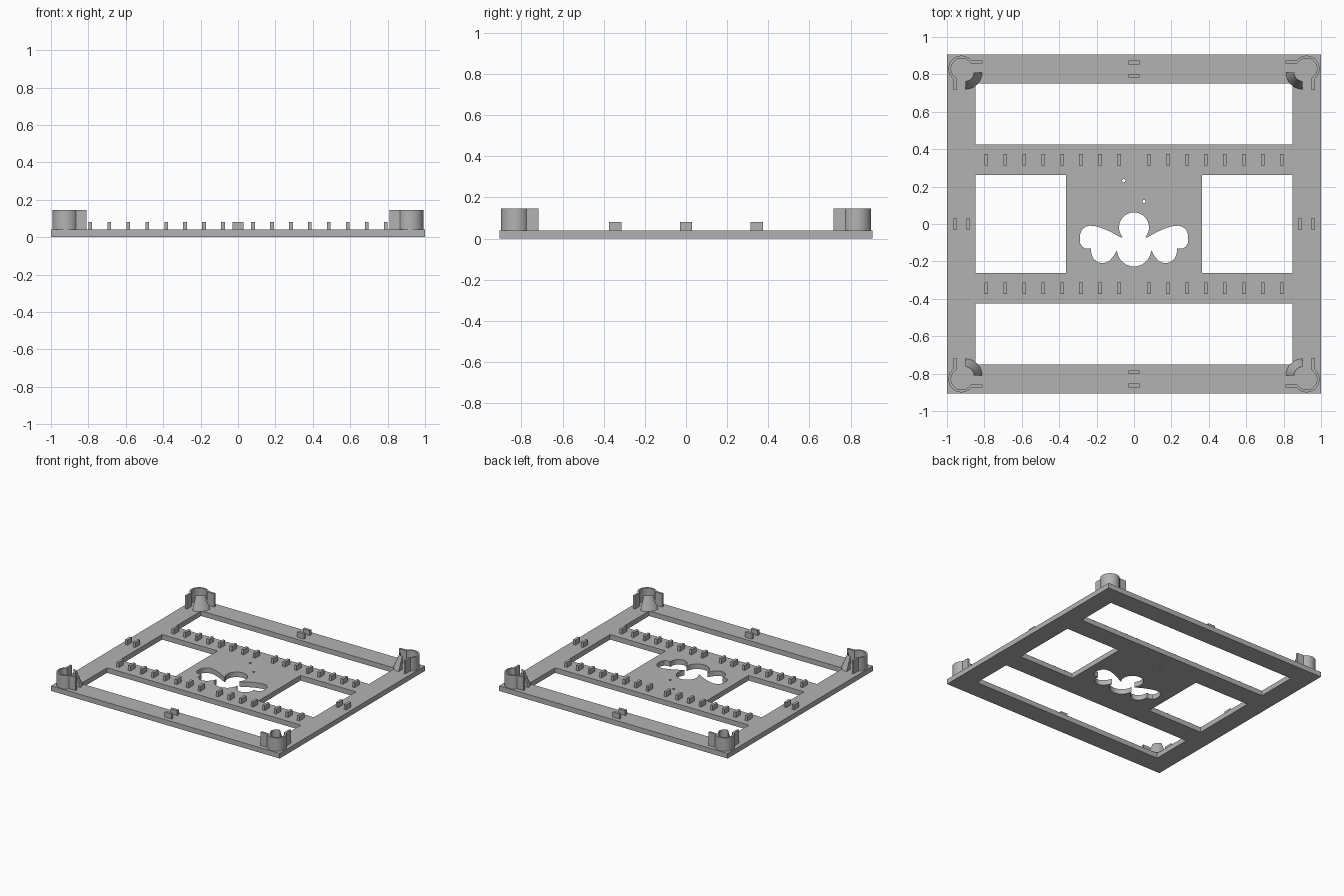
import bpy, bmesh
from math import sin, cos, asin, pi, radians

cube = bpy.data.objects.get("Cube")
if cube:
    bpy.data.objects.remove(cube, do_unlink=True)

grey = bpy.data.materials.new("plain grey")
grey.use_nodes = True
COLOR = (0.45, 0.45, 0.45, 1)
grey.diffuse_color = COLOR
grey.node_tree.nodes["Principled BSDF"].inputs["Base Color"].default_value = COLOR

BASE, PEG, TOP = 0.04, 0.08, 0.145


def finish(name, bm):
    bmesh.ops.recalc_face_normals(bm, faces=bm.faces)
    mesh = bpy.data.meshes.new(name)
    bm.to_mesh(mesh)
    bm.free()
    mesh.materials.append(grey)
    obj = bpy.data.objects.new(name, mesh)
    bpy.context.collection.objects.link(obj)
    return obj


def prism(name, points, z0, z1):
    """Extrude a flat outline from z0 to z1."""
    bm = bmesh.new()
    face = bm.faces.new([bm.verts.new((x, y, z0)) for x, y in points])
    new = bmesh.ops.extrude_face_region(bm, geom=[face])["geom"]
    bmesh.ops.translate(bm, vec=(0, 0, z1 - z0),
                        verts=[v for v in new if isinstance(v, bmesh.types.BMVert)])
    return finish(name, bm)


def box(name, x0, x1, y0, y1, z0, z1):
    return prism(name, [(x0, y0), (x1, y0), (x1, y1), (x0, y1)], z0, z1)


def arc(cx, cy, r, a0, a1, n):
    steps = [a0 + (a1 - a0) * i / n for i in range(n + 1)]
    return [(cx + r * cos(a), cy + r * sin(a)) for a in steps]


def disc(cx, cy, r, n=40):
    return arc(cx, cy, r, 0, 2 * pi, n)[:-1]


def smooth(obj):
    bpy.ops.object.select_all(action="DESELECT")
    obj.select_set(True)
    bpy.context.view_layer.objects.active = obj
    bpy.ops.object.shade_smooth_by_angle(angle=radians(30))


# Base plate with its openings
plate = box("base_plate", -1, 1, -0.907, 0.907, 0, BASE)
outlines = []
for s in (-1, 1):
    for x0, x1, y0, y1 in ((-0.848, 0.848, 0.425 * s, 0.751 * s),
                           (0.363 * s, 0.848 * s, -0.263, 0.263)):
        outlines.append([(x0, y0), (x1, y0), (x1, y1), (x0, y1)])
outlines += [disc(-0.055, 0.232, 0.009, 12), disc(0.053, 0.12, 0.009, 12),
             disc(0, -0.018, 0.08), disc(0, -0.136, 0.091)]

# Winged opening: one lobed side, mirrored
wing = [(.03, -.09), (.08, -.067), (.128, -.04), (.18, -.019), (.21, -.011), (.235, -.009),
        (.258, -.014), (.278, -.03), (.29, -.06), (.289, -.1), (.277, -.122), (.256, -.132),
        (.23, -.13), (.228, -.16), (.216, -.187), (.19, -.206), (.16, -.21), (.13, -.196),
        (.108, -.17), (.09, -.137)]
outlines += [[(x * s, y) for x, y in wing] for s in (-1, 1)]

for outline in outlines:
    cutter = prism("cutter", outline, -0.1, 0.1)
    cutter.hide_render = True
    mod = plate.modifiers.new("opening", "BOOLEAN")
    mod.operation, mod.solver, mod.object = "DIFFERENCE", "EXACT", cutter
    bpy.context.view_layer.objects.active = plate
    bpy.ops.object.modifier_apply(modifier=mod.name)
    bpy.data.objects.remove(cutter, do_unlink=True)
smooth(plate)


# Pegs along the two cross bars and paired pegs on the frame
def peg(name, x, y, hx, hy):
    box(name, x - hx, x + hx, y - hy, y + hy, BASE, PEG)


for s in (-1, 1):
    for t in (-1, 1):
        for i in range(8):
            peg("bar_peg", s * (0.08 + 0.1014 * i), t * 0.344, 0.01, 0.03)
    for d in (0.793, 0.863):
        peg("end_peg", 0, s * d, 0.03, 0.01)
    for d in (0.888, 0.957):
        peg("side_peg", s * d, 0, 0.01, 0.03)

# Corner clips: open ring with two straight lips, axes pointing inward
R, r, far, near, tip = 0.07, 0.056, 0.043, 0.027, 0.113
ao, ai = asin(far / R), asin(near / r)
clip = [(tip, -far)] + arc(0, 0, R, -ao, -1.5 * pi + ao, 32) + [(-far, tip), (-near, tip)]
clip += arc(0, 0, r, -1.5 * pi + ai, -ai, 32) + [(tip, -near)]


def quarter_wedge(name, place):
    """Quarter ring with an upright inner wall and a sloping outer face."""
    bm = bmesh.new()
    rows = []
    for i in range(13):
        a = pi / 2 * i / 12
        rows.append([bm.verts.new((*place(0.02 + d * cos(a), 0.02 + d * sin(a)), z))
                     for d, z in ((0.045, BASE), (0.09, BASE), (0.047, TOP), (0.045, TOP))])
    for a, b in zip(rows, rows[1:]):
        for k in range(4):
            j = (k + 1) % 4
            bm.faces.new((a[k], a[j], b[j], b[k]))
    bm.faces.new(rows[0])
    bm.faces.new(rows[-1])
    return finish(name, bm)


for sx in (-1, 1):
    for sy in (-1, 1):
        def place(u, v):
            return sx * (0.922 - u), sy * (0.83 - v)
        smooth(prism("corner_clip", [place(u, v) for u, v in clip], BASE, TOP))
        smooth(quarter_wedge("corner_wedge", place))
